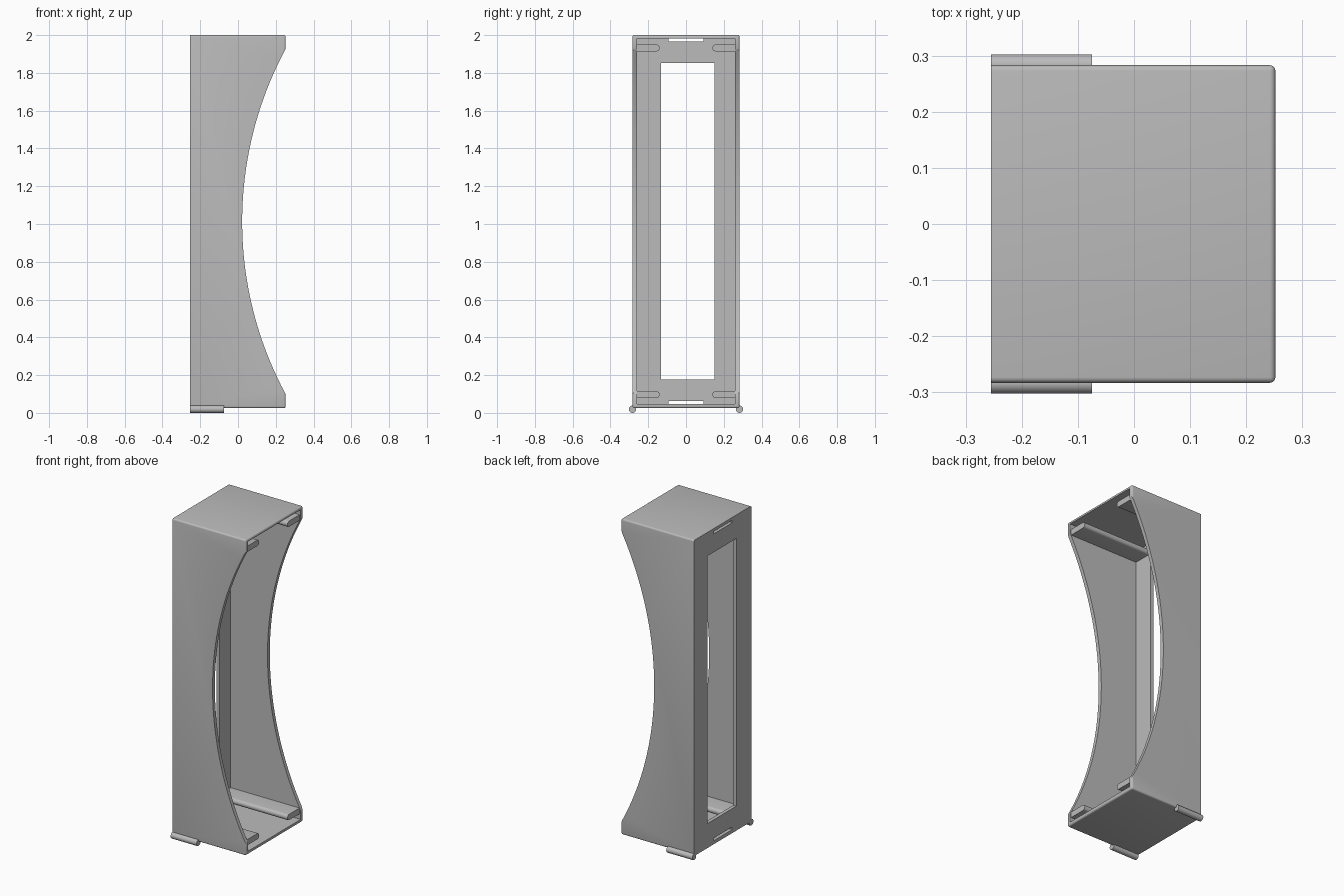
import bpy, bmesh, math
from mathutils import Matrix

if "Cube" in bpy.data.objects:
    bpy.data.objects.remove(bpy.data.objects["Cube"], do_unlink=True)

grey = bpy.data.materials.new("plain grey")
grey.use_nodes = True
COLOUR = (0.5, 0.5, 0.5, 1)
grey.diffuse_color = COLOUR
grey.node_tree.nodes["Principled BSDF"].inputs["Base Color"].default_value = COLOUR


def finish(name, bm):
    mesh = bpy.data.meshes.new(name)
    bmesh.ops.recalc_face_normals(bm, faces=bm.faces)
    bm.to_mesh(mesh)
    bm.free()
    mesh.materials.append(grey)
    ob = bpy.data.objects.new(name, mesh)
    bpy.context.collection.objects.link(ob)
    return ob


def box(name, x, y, z, radius=0, choose=None):
    """Box between limits, with chosen edges rounded."""
    bm = bmesh.new()
    bmesh.ops.create_cube(bm, size=1)
    for v in bm.verts:
        for i, (lo, hi) in enumerate((x, y, z)):
            v.co[i] = lo if v.co[i] < 0 else hi
    if radius:
        edges = [e for e in bm.edges if choose(e)]
        bmesh.ops.bevel(bm, geom=edges, offset=radius, segments=4,
                        profile=0.5, affect='EDGES')
    return finish(name, bm)


def rod(name, axis, centre, radius, length, sides):
    bm = bmesh.new()
    bmesh.ops.create_cone(bm, cap_ends=True, segments=sides, radius1=radius,
                          radius2=radius, depth=length)
    turn = Matrix.Rotation(math.pi / 2, 4, axis)
    bmesh.ops.transform(bm, matrix=Matrix.Translation(centre) @ turn, verts=bm.verts)
    return finish(name, bm)


def smooth(ob):
    bpy.ops.object.select_all(action='DESELECT')
    ob.select_set(True)
    bpy.context.view_layer.objects.active = ob
    bpy.ops.object.shade_smooth_by_angle(angle=math.radians(35))


BACK, FRONT, WALL = -0.255, 0.252, 0.022
HALF, BOTTOM, TOP = 0.283, 0.025, 2.0

# Outer shell, rounded everywhere except around the back
shell = box("shell", (BACK, FRONT), (-HALF, HALF), (BOTTOM, TOP), 0.01,
            lambda e: any(v.co.x > 0 for v in e.verts))

# Hollow, curved side opening, back window and two narrow back slots
cutters = [
    box("hollow", (BACK + WALL, 1), (-0.26, 0.26), (0.046, 1.983)),
    rod("side_curve", 'X', (1.952, 0, 1.013), 1.93, 1, 256),
    box("window", (-1, 0), (-0.133, 0.152), (0.178, 1.852)),
    box("top_slot", (-1, 0), (-0.093, 0.093), (1.967, 1.982)),
    box("bottom_slot", (-1, 0), (-0.093, 0.093), (0.047, 0.063)),
]
for cutter in cutters:
    cutter.hide_render = True
    mod = shell.modifiers.new(cutter.name, 'BOOLEAN')
    mod.operation, mod.solver, mod.object = 'DIFFERENCE', 'EXACT', cutter
bpy.context.view_layer.update()
depsgraph = bpy.context.evaluated_depsgraph_get()
cut_mesh = bpy.data.meshes.new_from_object(shell.evaluated_get(depsgraph))
shell.modifiers.clear()
shell.data = cut_mesh
for cutter in cutters:
    bpy.data.objects.remove(cutter, do_unlink=True)
smooth(shell)

for side, label in ((-1, "right"), (1, "left")):
    # Guide rails with a rounded inner edge, along the side walls
    for level, z in (("lower", 0.097), ("upper", 1.932)):
        rail = box(f"{level}_{label}_rail", (BACK + 0.01, 0.244),
                   sorted((side * 0.14, side * 0.265)), (z - 0.018, z + 0.018), 0.0165,
                   lambda e: all(abs(v.co.y) < 0.2 for v in e.verts)
                   and abs(e.verts[0].co.x - e.verts[1].co.x) > 0.1)
        smooth(rail)
    # Hinge rods along the lower back edges
    smooth(rod(f"{label}_hinge_rod", 'Y', ((BACK - 0.075) / 2, side * 0.283, 0.0195),
               0.0195, -0.075 - BACK, 24))
